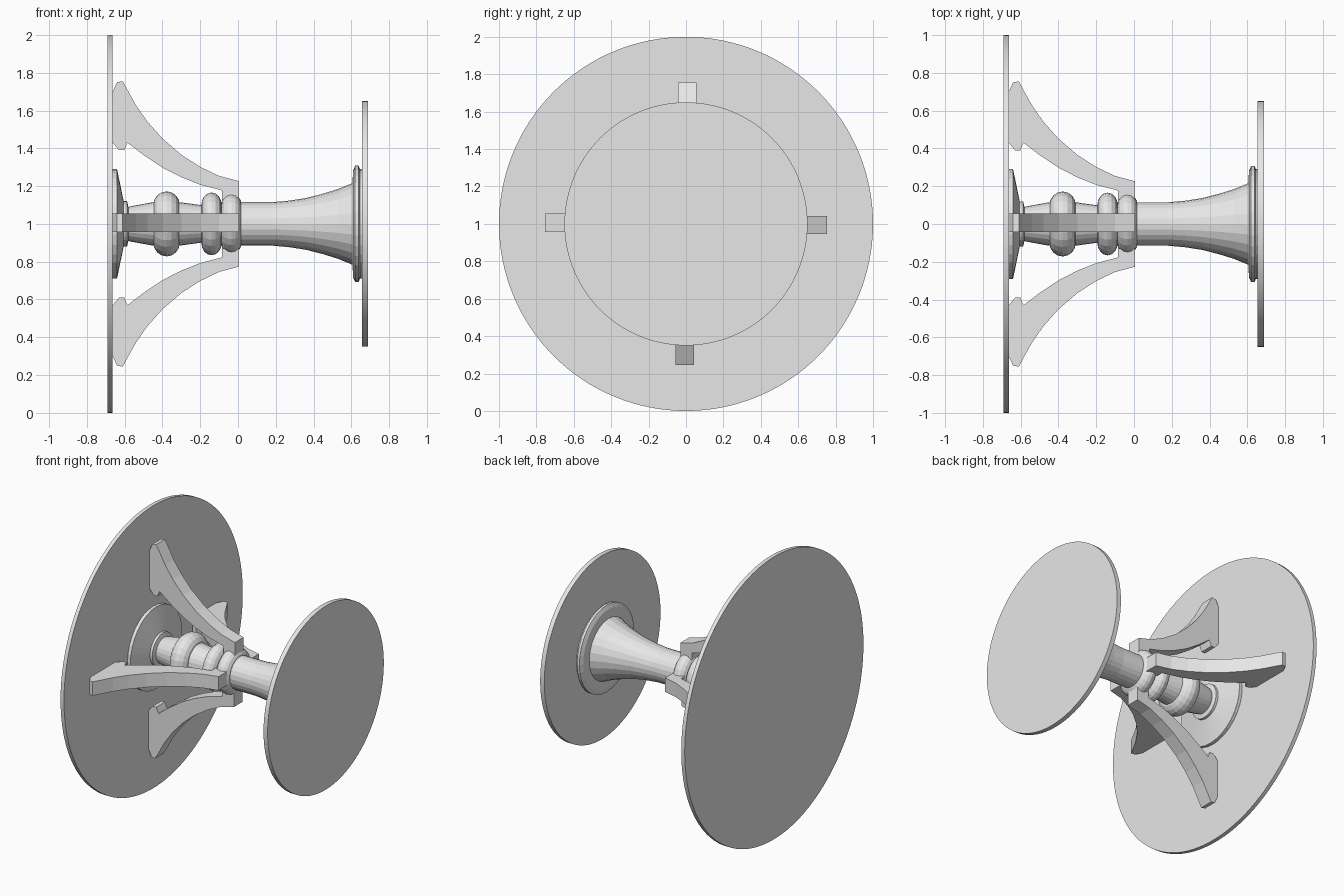
import bpy, bmesh
from math import pi, sin, cos
from mathutils import Matrix, Vector

cube = bpy.data.objects.get("Cube")
if cube:
    bpy.data.objects.remove(cube, do_unlink=True)

grey = bpy.data.materials.new("plain grey")
grey.use_nodes = True
COLOUR = (0.8, 0.8, 0.8, 1)
grey.diffuse_color = COLOUR
grey.node_tree.nodes["Principled BSDF"].inputs["Base Color"].default_value = COLOUR

AXIS = Vector((0, 0, 1))  # the pedestal lies along x at this height


def finish(name, bm, smooth=False):
    bmesh.ops.recalc_face_normals(bm, faces=bm.faces)
    mesh = bpy.data.meshes.new(name)
    bm.to_mesh(mesh)
    bm.free()
    mesh.materials.append(grey)
    obj = bpy.data.objects.new(name, mesh)
    bpy.context.collection.objects.link(obj)
    obj.location = AXIS
    if smooth:
        bpy.ops.object.select_all(action="DESELECT")
        obj.select_set(True)
        bpy.context.view_layer.objects.active = obj
        bpy.ops.object.shade_smooth_by_angle(angle=pi / 6)
    return obj


def lathe(name, profile, sides=24, smooth=False):
    """Turn (x, radius) points around the x axis and cap both ends."""
    bm = bmesh.new()
    rings = [[bm.verts.new((x, r * cos(2 * pi * i / sides), r * sin(2 * pi * i / sides)))
              for i in range(sides)] for x, r in profile]
    for a, b in zip(rings, rings[1:]):
        for i in range(sides):
            j = (i + 1) % sides
            bm.faces.new((a[i], a[j], b[j], b[i]))
    bm.faces.new(rings[0])
    bm.faces.new(rings[-1])
    return finish(name, bm, smooth)


def bead(name, x, half_width, core, radius):
    """Rounded ring around the stem."""
    steps = 8
    profile = [(x - half_width * cos(pi * i / steps),
                core + (radius - core) * sin(pi * i / steps)) for i in range(steps + 1)]
    lathe(name, profile)


# Round plates at both ends
lathe("large_disc", [(-0.69, 1.0), (-0.663, 1.0)], 128, True)
lathe("small_disc", [(0.655, 0.65), (0.687, 0.65)], 128, True)

# Flange and collar against the large disc
lathe("flange", [(-0.664, 0.29), (-0.64, 0.29), (-0.605, 0.12), (-0.587, 0.12), (-0.58, 0.09)], 32)

# Turned stem flaring towards the small disc
lathe("stem", [(-0.6, 0.085), (-0.56, 0.095), (-0.45, 0.115), (-0.31, 0.115), (-0.2, 0.1),
               (0.02, 0.115), (0.18, 0.115), (0.27, 0.123), (0.36, 0.137), (0.45, 0.16),
               (0.53, 0.185), (0.615, 0.22)])
bead("large_bead", -0.378, 0.07, 0.1, 0.172)
bead("middle_bead", -0.14, 0.054, 0.1, 0.166)
bead("small_bead", -0.035, 0.054, 0.1, 0.16)

# Moulded ring under the small disc
lathe("top_ring", [(0.606, 0.2), (0.608, 0.28), (0.62, 0.308), (0.638, 0.308),
                   (0.645, 0.29), (0.656, 0.29)], 32)

# Four curved brackets, outline in (x, distance from axis)
outline = [(-0.61, 0.755), (-0.64, 0.75), (-0.663, 0.70), (-0.663, 0.43), (-0.63, 0.39),
           (-0.602, 0.39), (-0.585, 0.43), (-0.5, 0.365), (-0.4, 0.298), (-0.3, 0.247),
           (-0.2, 0.207), (-0.085, 0.177), (-0.085, 0.13), (0.006, 0.13), (0.006, 0.226),
           (-0.1, 0.254), (-0.2, 0.302), (-0.3, 0.366), (-0.4, 0.452), (-0.48, 0.542),
           (-0.54, 0.628), (-0.585, 0.71)]
HALF = 0.049
SHIFT = 0.006
for k, side in enumerate(("upper", "back", "lower", "front")):
    bm = bmesh.new()
    face = bm.faces.new([bm.verts.new((x, SHIFT - HALF, r)) for x, r in outline])
    swept = bmesh.ops.extrude_face_region(bm, geom=[face])["geom"]
    moved = [v for v in swept if isinstance(v, bmesh.types.BMVert)]
    bmesh.ops.translate(bm, verts=moved, vec=(0, 2 * HALF, 0))
    bmesh.ops.rotate(bm, verts=bm.verts, matrix=Matrix.Rotation(-k * pi / 2, 3, "X"))
    finish(side + "_bracket", bm)
